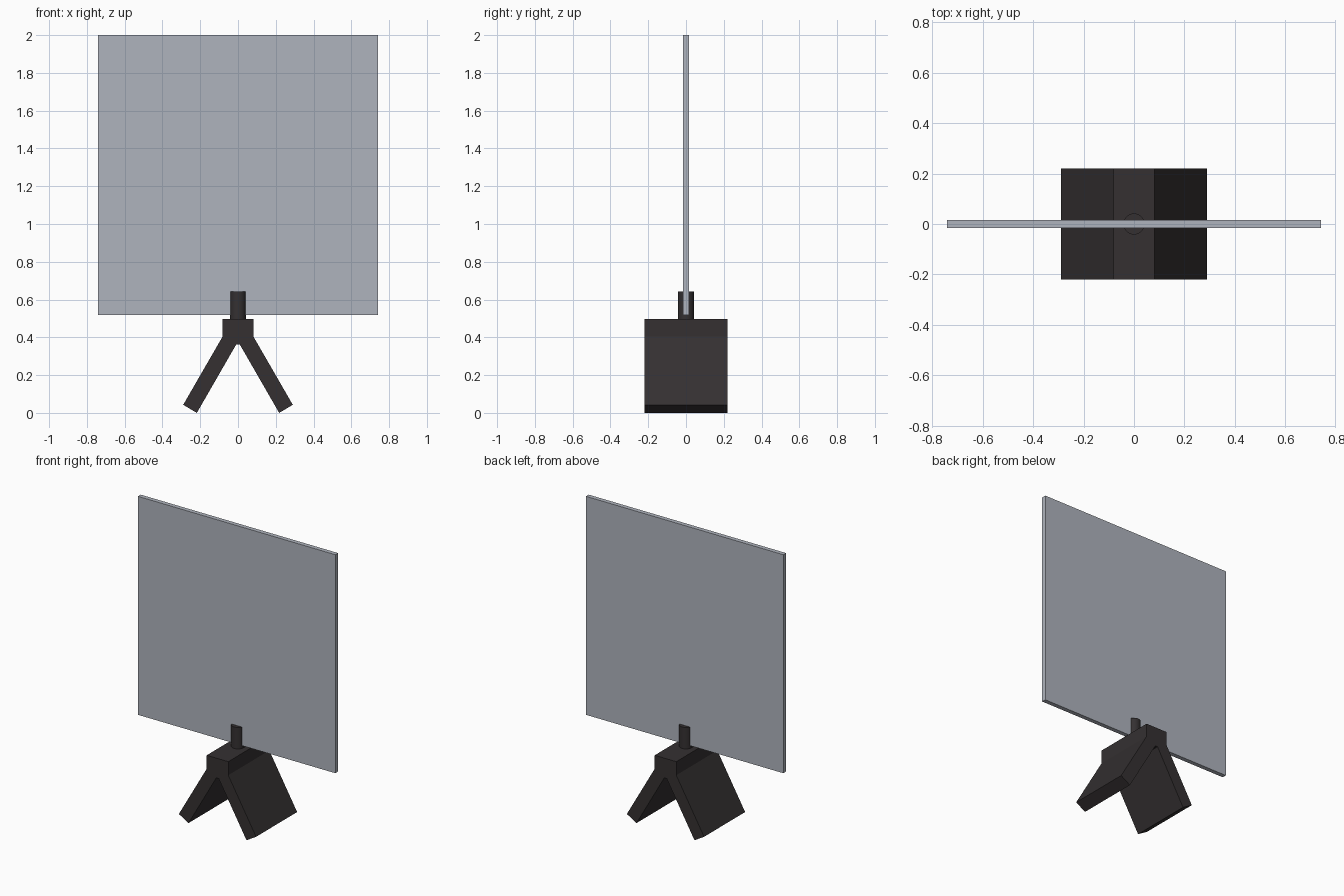
import bpy, bmesh

if "Cube" in bpy.data.objects:
    bpy.data.objects.remove(bpy.data.objects["Cube"])


def material(name, color):
    m = bpy.data.materials.new(name)
    m.diffuse_color = color
    m.use_nodes = True
    m.node_tree.nodes["Principled BSDF"].inputs["Base Color"].default_value = m.diffuse_color
    return m


dark = material("dark_plastic", (0.035, 0.030, 0.031, 1.0))
clear = material("tinted_sheet", (0.43, 0.455, 0.51, 0.6))


def finish(obj, name, mat):
    obj.name = name
    obj.data.name = name
    obj.data.materials.append(mat)


# forked stand: half profile mirrored across x, extruded along y
half = [(0.081, 0.497), (0.081, 0.405), (0.29, 0.043), (0.218, 0.0), (0.009, 0.363)]
profile = half + [(-x, z) for x, z in reversed(half)]
depth = 0.22
bm = bmesh.new()
face = bm.faces.new([bm.verts.new((x, -depth, z)) for x, z in profile])
ext = bmesh.ops.extrude_face_region(bm, geom=[face])
bmesh.ops.translate(bm, vec=(0, depth * 2, 0),
                    verts=[g for g in ext["geom"] if isinstance(g, bmesh.types.BMVert)])
bmesh.ops.recalc_face_normals(bm, faces=bm.faces)
mesh = bpy.data.meshes.new("stand")
bm.to_mesh(mesh)
bm.free()
stand = bpy.data.objects.new("stand", mesh)
bpy.context.collection.objects.link(stand)
finish(stand, "forked_stand", dark)

# round post gripping the panel
bpy.ops.mesh.primitive_cylinder_add(vertices=32, radius=0.042, depth=0.148,
                                    location=(0, 0, 0.569))
bpy.ops.object.shade_smooth_by_angle()
finish(bpy.context.object, "post", dark)

# thin upright panel
bpy.ops.mesh.primitive_cube_add(size=1, location=(0, 0, 1.2585))
panel = bpy.context.object
panel.scale = (1.482, 0.03, 1.483)
bpy.ops.object.transform_apply(location=False, rotation=False, scale=True)
finish(panel, "panel", clear)
